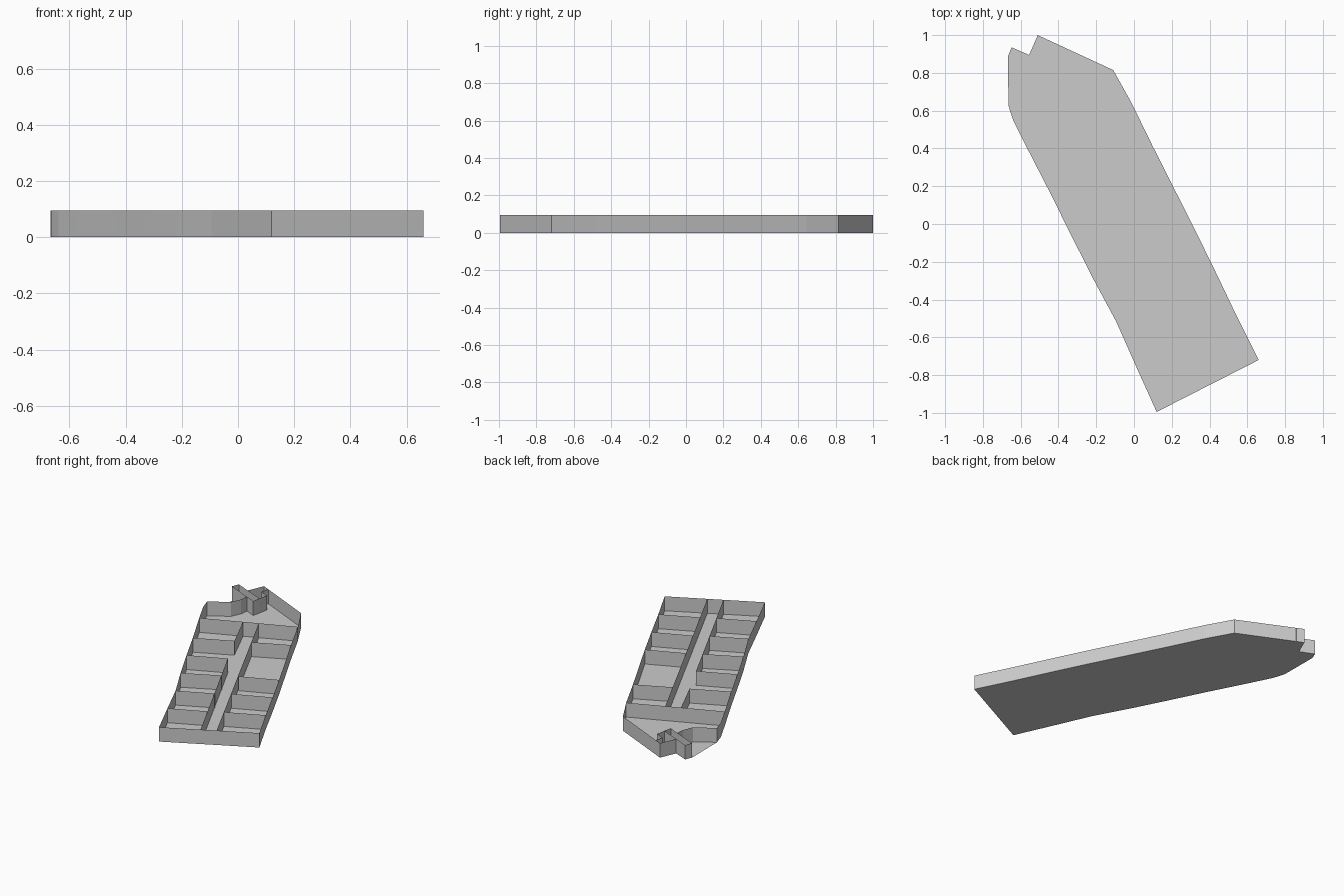
import bpy, bmesh

if "Cube" in bpy.data.objects:
    bpy.data.objects.remove(bpy.data.objects["Cube"])

H = 0.095  # wall height


def new_object(name, bm):
    mesh = bpy.data.meshes.new(name)
    bm.to_mesh(mesh)
    bm.free()
    obj = bpy.data.objects.new(name, mesh)
    bpy.context.collection.objects.link(obj)
    return obj


def wall(name, points, closed=False):
    """Thin sheet wall standing on a floor-plan path."""
    bm = bmesh.new()
    low = [bm.verts.new((x, y, 0)) for x, y in points]
    high = [bm.verts.new((x, y, H)) for x, y in points]
    n = len(points)
    for i in range(n if closed else n - 1):
        j = (i + 1) % n
        bm.faces.new((low[i], low[j], high[j], high[i]))
    return new_object(name, bm)


def floor(name, points):
    bm = bmesh.new()
    face = bm.faces.new([bm.verts.new((x, y, 0)) for x, y in points])
    bmesh.ops.triangulate(bm, faces=[face])
    return new_object(name, bm)


# Outer plan, counter-clockwise from the front corner
right_side = [(0.12, -0.995), (0.66, -0.72), (0.545, -0.49), (0.435, -0.26),
              (0.325, -0.035), (0.10, 0.41), (-0.015, 0.645), (-0.11, 0.815), (-0.51, 1.0)]
left_side = [(-0.51, 0.82), (-0.515, 0.767), (-0.543, 0.704), (-0.665, 0.627), (-0.64, 0.55),
             (-0.57, 0.41), (-0.44, 0.157), (-0.33, -0.065), (-0.215, -0.292),
             (-0.095, -0.515), (0.008, -0.747)]
link_end = [(-0.648, 0.935), (-0.667, 0.889)]
notch = (-0.555, 0.895)
floor("floor", right_side + [notch] + link_end + left_side)
wall("outer_wall", left_side + right_side + [notch])
wall("outer_wall_closing", [left_side[-1], right_side[0]])

# Narrow link passage and the small closet beside it
wall("link_passage_wall", link_end + [(-0.442, 0.79), (-0.43, 0.84)], True)
wall("closet_wall", [(-0.463, 0.979), (-0.477, 0.928), (-0.42, 0.90), (-0.442, 0.79)])

# Hall partition and the two corridor walls (open at one bay)
wall("hall_partition", [(-0.57, 0.41), (-0.015, 0.645)])
wall("corridor_wall_right", [(-0.235, 0.552), (0.43, -0.837)])
wall("corridor_wall_left_upper", [(-0.323, 0.514), (-0.212, 0.265)])
wall("corridor_wall_left_lower", [(-0.10, 0.037), (0.343, -0.881)])

# Room dividers: outer end, corridor end
left_dividers = [((-0.44, 0.157), (-0.212, 0.265)), ((-0.33, -0.065), (-0.10, 0.037)),
                 ((-0.215, -0.292), (0.008, -0.18)), ((-0.095, -0.515), (0.12, -0.413)),
                 ((0.008, -0.747), (0.23, -0.645))]
right_dividers = [((0.10, 0.41), (-0.118, 0.307)), ((0.325, -0.035), (0.095, -0.133)),
                  ((0.435, -0.26), (0.205, -0.36)), ((0.545, -0.49), (0.315, -0.597))]
for side, dividers in (("left", left_dividers), ("right", right_dividers)):
    for i, ends in enumerate(dividers):
        wall(f"room_divider_{side}_{i + 1}", ends)
